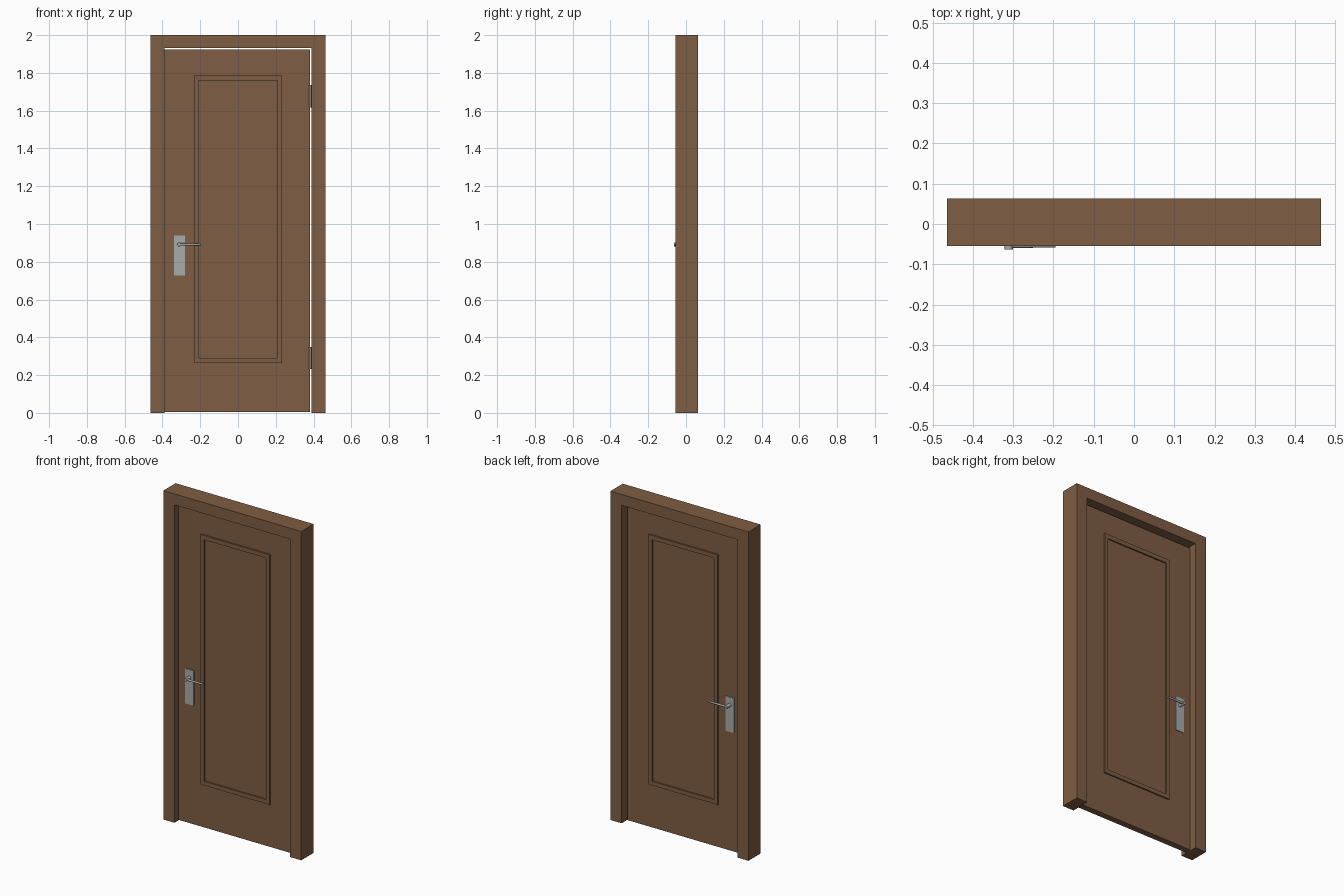
import bpy, bmesh, math
from mathutils import Matrix, Vector

if "Cube" in bpy.data.objects:
    bpy.data.objects.remove(bpy.data.objects["Cube"])


def material(name, rgb):
    m = bpy.data.materials.new(name)
    m.diffuse_color = (*rgb, 1)
    m.use_nodes = True
    m.node_tree.nodes["Principled BSDF"].inputs["Base Color"].default_value = m.diffuse_color
    return m


WOOD = material("brown wood", (0.212, 0.110, 0.056))
METAL = material("satin metal", (0.40, 0.41, 0.41))


def finish(name, bm, mat):
    bmesh.ops.recalc_face_normals(bm, faces=bm.faces)
    me = bpy.data.meshes.new(name)
    bm.to_mesh(me)
    bm.free()
    me.materials.append(mat)
    ob = bpy.data.objects.new(name, me)
    bpy.context.collection.objects.link(ob)
    return ob


def add_box(bm, lo, hi):
    lo, hi = Vector(lo), Vector(hi)
    bmesh.ops.create_cube(bm, size=1, matrix=Matrix.Translation((lo + hi) / 2)
                          @ Matrix.Diagonal((*(hi - lo), 1)))


def box(name, lo, hi, mat):
    bm = bmesh.new()
    add_box(bm, lo, hi)
    return finish(name, bm, mat)


def rod(name, a, b, r1, r2, mat, sides=12):
    a, b = Vector(a), Vector(b)
    bm = bmesh.new()
    rot = Vector((0, 0, 1)).rotation_difference(b - a).to_matrix().to_4x4()
    bmesh.ops.create_cone(bm, cap_ends=True, segments=sides, radius1=r1, radius2=r2,
                          depth=(b - a).length,
                          matrix=Matrix.Translation((a + b) / 2) @ rot)
    for f in bm.faces:
        f.smooth = len(f.verts) == 4
    for e in bm.edges:
        e.smooth = all(len(f.verts) == 4 for f in e.link_faces)
    return finish(name, bm, mat)


def extrude_y(bm, faces, depth):
    geo = bmesh.ops.extrude_face_region(bm, geom=faces)["geom"]
    bmesh.ops.translate(bm, vec=(0, depth, 0),
                        verts=[v for v in geo if isinstance(v, bmesh.types.BMVert)])


# Door frame: one upside-down U, extruded through the wall depth
W, IN, TOP = 0.464, 0.389, 1.933
bm = bmesh.new()
outline = [(-W, 0), (-W, 2), (W, 2), (W, 0), (IN, 0), (IN, TOP), (-IN, TOP), (-IN, 0)]
face = bm.faces.new([bm.verts.new((x, -0.055, z)) for x, z in outline])
extrude_y(bm, [face], 0.118)
finish("door_frame", bm, WOOD)

# Door leaf
T = 0.019
box("door_leaf", (-0.388, -T, 0.005), (0.381, T, 1.923), WOOD)

for side, s in (("front", -1), ("back", 1)):
    # Raised moulding around the panel
    bm = bmesh.new()
    loops = []
    for hx, z0, z1 in ((0.233, 0.265, 1.785), (0.209, 0.290, 1.759)):
        loops.append([bm.verts.new((x, s * (T - 0.001), z))
                      for x, z in ((-hx, z0), (hx, z0), (hx, z1), (-hx, z1))])
    o, i = loops
    ring = [bm.faces.new((o[k], o[(k + 1) % 4], i[(k + 1) % 4], i[k])) for k in range(4)]
    extrude_y(bm, ring, s * 0.010)
    finish("panel_moulding_" + side, bm, WOOD)

    # Handle: plate, spindle and lever
    hx, hz = -0.311, 0.892
    y0, y1 = sorted((s * (T - 0.001), s * (T + 0.005)))
    box("handle_plate_" + side, (-0.340, y0, 0.728), (-0.281, y1, 0.940), METAL)
    rod("handle_spindle_" + side, (hx, s * T, hz), (hx, s * 0.0628, hz), 0.011, 0.010, METAL)
    rod("handle_lever_" + side, (hx, s * 0.053, hz), (-0.195, s * 0.053, hz),
        0.0065, 0.0055, METAL)

# Hinge knuckles in the right-hand gap
for name, z0, z1 in (("lower", 0.232, 0.349), ("upper", 1.618, 1.735)):
    rod("hinge_" + name, (0.3825, -0.017, z0), (0.3825, -0.017, z1), 0.006, 0.006, METAL)
